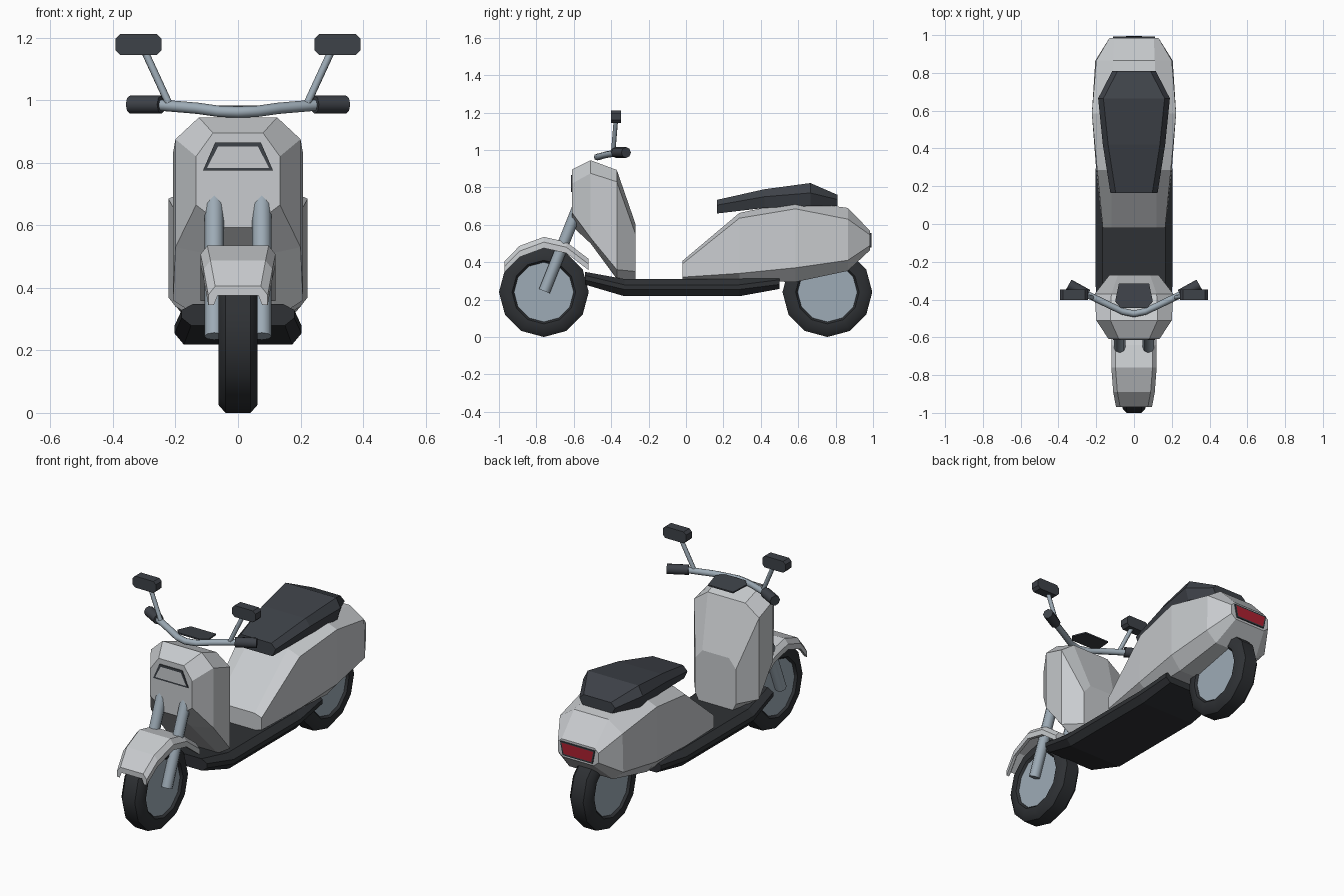
import bpy, bmesh, math
from mathutils import Vector

if "Cube" in bpy.data.objects:
    bpy.data.objects.remove(bpy.data.objects["Cube"], do_unlink=True)


def material(name, color):
    m = bpy.data.materials.new(name)
    m.use_nodes = True
    m.diffuse_color = (*color, 1)
    node = next(n for n in m.node_tree.nodes if n.type == 'BSDF_PRINCIPLED')
    node.inputs["Base Color"].default_value = (*color, 1)
    return m


BODY = material("light grey paint", (0.58, 0.6, 0.62))
METAL = material("blue grey metal", (0.34, 0.41, 0.47))
DARK = material("dark plastic", (0.048, 0.054, 0.065))
BLACK = material("black rubber", (0.028, 0.031, 0.035))
RED = material("red lens", (0.42, 0.015, 0.03))


def finish(bm, name, *mats, smooth=False):
    bmesh.ops.recalc_face_normals(bm, faces=bm.faces)
    mesh = bpy.data.meshes.new(name)
    bm.to_mesh(mesh)
    bm.free()
    obj = bpy.data.objects.new(name, mesh)
    bpy.context.collection.objects.link(obj)
    for m in mats:
        mesh.materials.append(m)
    if smooth:
        smooth_object(obj)
    return obj


def smooth_object(obj):
    bpy.ops.object.select_all(action='DESELECT')
    obj.select_set(True)
    bpy.context.view_layer.objects.active = obj
    bpy.ops.object.shade_smooth_by_angle(angle=math.radians(46))


def skin(bm, rings, closed=False):
    """Join equal rings of points with quads."""
    rings = [[bm.verts.new(p) for p in ring] for ring in rings]
    pairs = list(zip(rings, rings[1:]))
    if closed:
        pairs.append((rings[-1], rings[0]))
    else:
        bm.faces.new(rings[0])
        bm.faces.new(rings[-1])
    for a, b in pairs:
        for i in range(len(a)):
            j = (i + 1) % len(a)
            bm.faces.new((a[i], a[j], b[j], b[i]))


def loft(name, mat, sections):
    """Sections are (y, half outline in x and z), mirrored across x."""
    bm = bmesh.new()
    skin(bm, [[(x, y, z) for x, z in half] + [(-x, y, z) for x, z in reversed(half)]
              for y, half in sections])
    return finish(bm, name, mat)


def rod(name, mat, a, b, radius, sides=8):
    a, b = Vector(a), Vector(b)
    bm = bmesh.new()
    bmesh.ops.create_cone(bm, cap_ends=True, segments=sides, radius1=radius,
                          radius2=radius, depth=(b - a).length)
    turn = (b - a).to_track_quat('Z', 'Y')
    for v in bm.verts:
        v.co = turn @ v.co + (a + b) / 2
    return finish(bm, name, mat, smooth=True)


def lamp(name, rim, lens, half, y, push, border):
    """Thin plate with a coloured inset face."""
    outline = half + [(-x, z) for x, z in reversed(half)]
    bm = bmesh.new()
    skin(bm, [[(x, y, z) for x, z in outline], [(x, y + push, z) for x, z in outline]])
    bmesh.ops.recalc_face_normals(bm, faces=bm.faces)
    front = max(bm.faces, key=lambda f: f.calc_center_median().y * push)
    bmesh.ops.inset_region(bm, faces=[front], thickness=border)
    front.material_index = 1
    return finish(bm, name, rim, lens)


# Wheels
def wheel(name, y, z=0.24, sides=12):
    half = [(0.04, 0.24), (0.062, 0.215), (0.062, 0.17), (0.045, 0.155)]
    profile = half + [(-x, r) for x, r in reversed(half)]
    bm = bmesh.new()
    angles = [math.tau * i / sides for i in range(sides)]
    skin(bm, [[(x, y + r * math.cos(a), z + r * math.sin(a)) for x, r in profile]
              for a in angles], closed=True)
    finish(bm, name + "_tyre", BLACK, smooth=True)
    rod(name + "_hub", METAL, (-0.05, y, z), (0.05, y, z), 0.17, sides)


wheel("front_wheel", -0.76)
wheel("rear_wheel", 0.756)

# Front mudguard: a channel that follows the wheel
guard = []
for y, top, w in [(-0.97, 0.405, 0.095), (-0.89, 0.487, 0.11), (-0.76, 0.535, 0.12),
                  (-0.64, 0.508, 0.12), (-0.52, 0.417, 0.12)]:
    guard.append((y, [(w - 0.022, top), (w, top - 0.028), (w, top - 0.06),
                      (w - 0.018, top - 0.06), (w - 0.03, top - 0.03)]))
loft("front_mudguard", BODY, guard)

# Front shield
loft("front_shield", BODY, [
    (-0.61, [(0.08, 0.895), (0.134, 0.82), (0.134, 0.665), (0.042, 0.593)]),
    (-0.51, [(0.125, 0.945), (0.2, 0.875), (0.2, 0.53), (0.06, 0.5)]),
    (-0.37, [(0.12, 0.893), (0.208, 0.83), (0.208, 0.36), (0.13, 0.31)]),
    (-0.27, [(0.085, 0.604), (0.13, 0.55), (0.13, 0.35), (0.11, 0.31)])])
lamp("headlight", DARK, BODY, [(0.073, 0.865), (0.112, 0.775)], -0.609, -0.006, 0.016)

# Footboard
board = []
for y, top, low, w in [(-0.54, 0.348, 0.28, 0.18), (-0.33, 0.31, 0.218, 0.203),
                       (0.285, 0.31, 0.218, 0.203), (0.5, 0.325, 0.257, 0.19)]:
    mid = (top + low) / 2
    board.append((y, [(w - 0.035, top), (w, mid + 0.015), (w, mid - 0.01), (w - 0.03, low)]))
loft("footboard", BLACK, board)

# Rear body
loft("rear_body", BODY, [
    (-0.02, [(0.12, 0.406), (0.165, 0.39), (0.165, 0.32), (0.13, 0.31)]),
    (0.285, [(0.12, 0.663), (0.195, 0.635), (0.2, 0.34), (0.15, 0.3)]),
    (0.585, [(0.12, 0.727), (0.223, 0.685), (0.223, 0.37), (0.16, 0.294)]),
    (0.865, [(0.11, 0.69), (0.2, 0.63), (0.205, 0.41), (0.14, 0.353)]),
    (0.985, [(0.105, 0.567), (0.13, 0.545), (0.13, 0.49), (0.1, 0.465)])])
lamp("tail_light", DARK, RED, [(0.11, 0.555), (0.095, 0.478)], 0.984, 0.008, 0.011)

# Seat
seat = []
for y, top, mid, low, w in [(0.165, 0.733, 0.705, 0.66, 0.125), (0.42, 0.79, 0.75, 0.69, 0.165),
                            (0.665, 0.823, 0.77, 0.7, 0.19), (0.81, 0.76, 0.735, 0.7, 0.115)]:
    seat.append((y, [(w - 0.028, top), (w, mid), (w - 0.02, low)]))
loft("seat", DARK, seat)

# Handlebar
path = [(0, -0.475, 0.962), (0.06, -0.463, 0.964), (0.13, -0.43, 0.974), (0.26, -0.367, 0.985)]
path = [(-x, y, z) for x, y, z in reversed(path[1:])] + path
curve = bpy.data.curves.new("handlebar", 'CURVE')
curve.dimensions = '3D'
curve.bevel_depth = 0.018
curve.bevel_resolution = 2
curve.use_fill_caps = True
spline = curve.splines.new('POLY')
spline.points.add(len(path) - 1)
for point, co in zip(spline.points, path):
    point.co = (*co, 1)
bar = bpy.data.objects.new("handlebar", curve)
bpy.context.collection.objects.link(bar)
curve.materials.append(METAL)
bpy.ops.object.select_all(action='DESELECT')
bar.select_set(True)
bpy.context.view_layer.objects.active = bar
bpy.ops.object.convert(target='MESH')
smooth_object(bar)

# Instrument panel behind the handlebar
bm = bmesh.new()
outline = [(0.08, -0.315), (0.1, -0.41), (0.07, -0.445)]
outline += [(-x, y) for x, y in reversed(outline)]
skin(bm, [[(x, y, z - 0.12 * (y + 0.44)) for x, y in outline] for z in (0.974, 0.982)])
finish(bm, "instrument_panel", DARK)

# Forks, grips and mirrors on both sides
for side, s in (("left", 1), ("right", -1)):
    rod(side + "_fork", METAL, (s * 0.076, -0.757, 0.245), (s * 0.076, -0.575, 0.7), 0.031)
    rod(side + "_grip", DARK, (s * 0.245, -0.375, 0.986), (s * 0.345, -0.32, 0.986), 0.029)
    rod(side + "_mirror_stalk", METAL, (s * 0.217, -0.39, 0.98), (s * 0.3, -0.375, 1.16), 0.012)
    bm = bmesh.new()
    cx, cz, w, h, c = s * 0.318, 1.178, 0.074, 0.033, 0.015
    quarter = [(w, h - c), (w - c, h)]
    shape = quarter + [(-x, z) for x, z in reversed(quarter)]
    shape += [(-x, -z) for x, z in shape]
    skin(bm, [[(cx + x, y, cz + z) for x, z in shape] for y in (-0.402, -0.348)])
    finish(bm, side + "_mirror", DARK)
